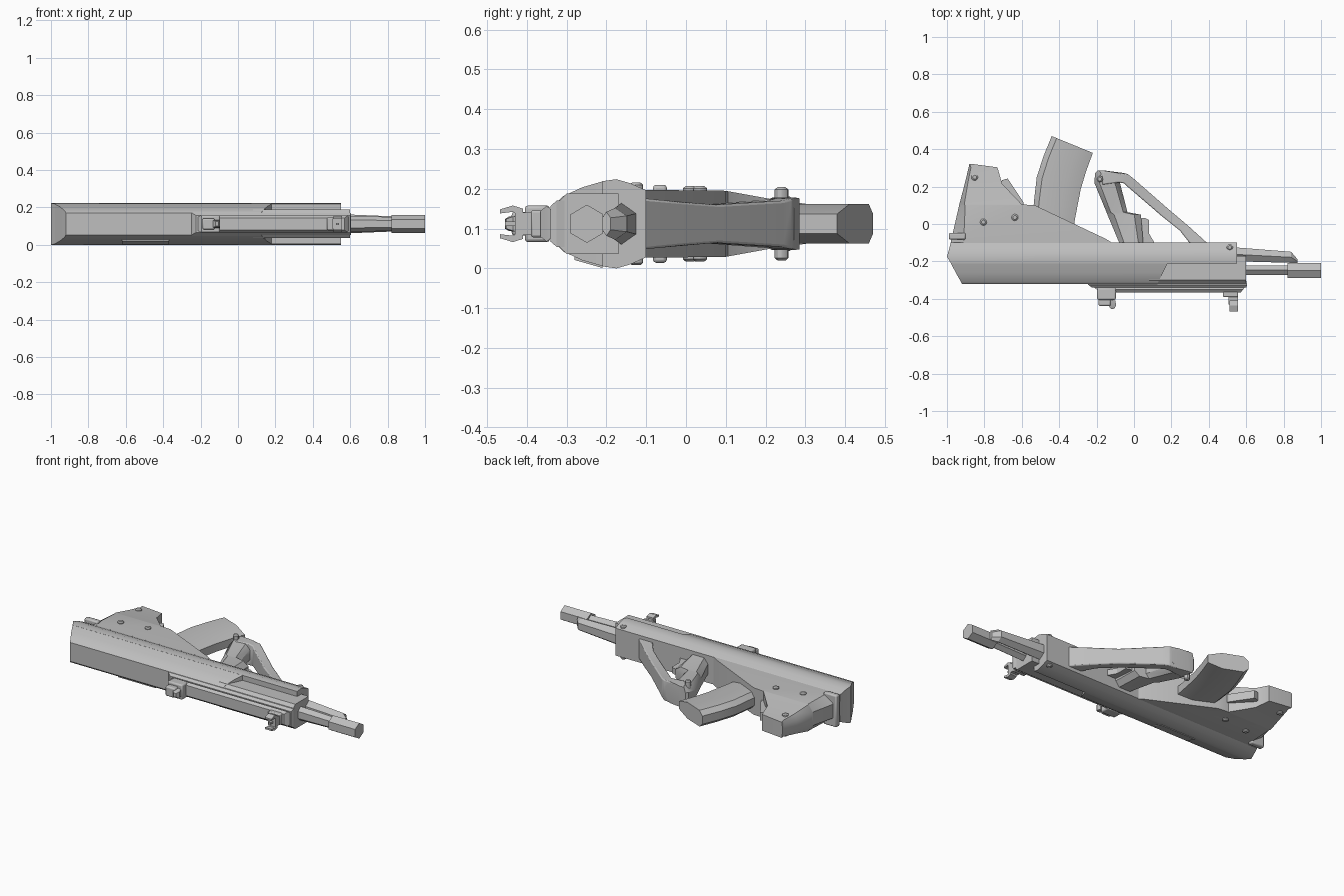
import bpy, bmesh, math
from mathutils import Vector

if "Cube" in bpy.data.objects:
    bpy.data.objects.remove(bpy.data.objects["Cube"], do_unlink=True)

MID = 0.112  # height of the symmetry plane
grey = bpy.data.materials.new("grey")
grey.use_nodes = True
grey.diffuse_color = (0.52, 0.52, 0.52, 1)
grey.node_tree.nodes["Principled BSDF"].inputs["Base Color"].default_value = (0.52, 0.52, 0.52, 1)


def finish(bm, name, bevel=0.0, angle=30):
    bmesh.ops.recalc_face_normals(bm, faces=bm.faces)
    me = bpy.data.meshes.new(name)
    bm.to_mesh(me)
    bm.free()
    ob = bpy.data.objects.new(name, me)
    bpy.context.scene.collection.objects.link(ob)
    me.materials.append(grey)
    if bevel:
        mod = ob.modifiers.new("Bevel", "BEVEL")
        mod.width = bevel
        mod.segments = 2
        mod.limit_method = 'ANGLE'
    bpy.ops.object.select_all(action='DESELECT')
    ob.select_set(True)
    bpy.context.view_layer.objects.active = ob
    bpy.ops.object.shade_smooth_by_angle(angle=math.radians(angle))
    return ob


def loft(name, rings, bevel=0.0, angle=30):
    """Skin a row of matching rings and cap both ends."""
    bm = bmesh.new()
    vs = [[bm.verts.new(p) for p in r] for r in rings]
    n = len(vs[0])
    for a, b in zip(vs, vs[1:]):
        for i in range(n):
            j = (i + 1) % n
            bm.faces.new((a[i], a[j], b[j], b[i]))
    bm.faces.new(vs[0])
    bm.faces.new(vs[-1])
    return finish(bm, name, bevel, angle)


def section(a, b, h, back=0.0, front=0.0):
    """Cross-section from a to b in plan, half thickness h, chamfered ends."""
    a, b = Vector(a), Vector(b)
    pts = []
    if back:
        pts += [(0, 0.5), (back, 1)]
    else:
        pts += [(0, 1)]
    if front:
        pts += [(1 - front, 1), (1, 0.5)]
    else:
        pts += [(1, 1)]
    pts += [(t, -s) for t, s in reversed(pts)]
    return [(*a.lerp(b, t), MID + s * h) for t, s in pts]


def levels(name, rows, bevel=0.0, back=0.0, front=0.0, angle=30):
    """Stack of sections at rising y: (y, x_min, x_max, half thickness)."""
    return loft(name, [section((x0, y), (x1, y), h, back, front)
                       for y, x0, x1, h in rows], bevel, angle)


def box(name, x, y, z, bevel=0.0):
    return loft(name, [[(x[0], y[0], k), (x[1], y[0], k), (x[1], y[1], k), (x[0], y[1], k)]
                       for k in z], bevel)


def tube(name, stations, sides=6):
    """Tube along x: (x, y, radius_y, radius_z)."""
    rings = []
    for x, y, ry, rz in stations:
        rings.append([(x, y + ry * math.sin(2 * math.pi * i / sides),
                       MID + rz * math.cos(2 * math.pi * i / sides)) for i in range(sides)])
    return loft(name, rings)


def pin(name, x, y, r, h):
    """Cross pin with slightly domed ends."""
    prof = [(-h, 0.6), (-h + 0.006, 1), (h - 0.006, 1), (h, 0.6)]
    return loft(name, [[(x + r * s * math.cos(i * math.pi / 6), y + r * s * math.sin(i * math.pi / 6), MID + z)
                        for i in range(12)] for z, s in prof])


# Receiver: upper shell, then the longer lower shell
levels("receiver_upper", [(-0.32, -0.92, 0.125, 0.058), (-0.308, -0.926, 0.13, 0.07),
                          (-0.26, -0.953, 0.155, 0.092), (-0.208, -0.98, 0.18, 0.107)])
levels("receiver_lower", [(-0.21, -0.979, 0.55, 0.107), (-0.175, -1.0, 0.55, 0.112),
                          (-0.14, -0.99, 0.55, 0.102), (-0.1, -0.98, 0.55, 0.084)])
levels("handguard", [(-0.32, 0.08, 0.6, 0.055), (-0.3, 0.08, 0.6, 0.076), (-0.17, 0.08, 0.6, 0.076)])

# Shoulder stock with magazine well
levels("stock", [(-0.102, -0.98, -0.115, 0.085), (-0.08, -0.976, -0.15, 0.085),
                 (0.1, -0.935, -0.53, 0.083), (0.105, -0.934, -0.6, 0.082),
                 (0.215, -0.905, -0.705, 0.062), (0.303, -0.884, -0.73, 0.05),
                 (0.321, -0.88, -0.865, 0.048)], back=0.08)
box("butt_clip", (-0.99, -0.9), (-0.083, -0.048), (MID - 0.098, MID + 0.098), 0.008)
loft("magazine_catch", [section((-0.72, 0.2), (-0.6, 0.09), 0.025),
                        section((-0.705, 0.235), (-0.59, 0.105), 0.025),
                        section((-0.675, 0.243), (-0.59, 0.115), 0.025)])

# Curved magazine
loft("magazine", [section(a, b, 0.05, 0.12, 0.35) for a, b in (
    ((-0.54, 0.04), (-0.325, -0.04)), ((-0.535, 0.12), (-0.315, 0.03)),
    ((-0.52, 0.25), (-0.285, 0.185)), ((-0.485, 0.36), (-0.255, 0.285)),
    ((-0.44, 0.47), (-0.22, 0.38)))])

# Grip, trigger and guard
levels("grip", [(-0.11, -0.075, 0.05, 0.064), (0.05, -0.142, 0.037, 0.05),
                (0.063, -0.147, -0.035, 0.05), (0.22, -0.212, -0.075, 0.062),
                (0.272, -0.208, -0.05, 0.066), (0.285, -0.195, -0.15, 0.064)],
       back=0.2, front=0.2, angle=40)
levels("trigger", [(-0.11, 0.04, 0.115, 0.018), (-0.05, 0.04, 0.08, 0.018),
                   (0.022, 0.04, 0.08, 0.018), (0.032, 0.04, 0.06, 0.018)])
loft("trigger_guard", [section(a, b, h) for a, b, h in (
    ((-0.17, 0.21), (-0.17, 0.283), 0.066), ((-0.08, 0.222), (-0.1, 0.276), 0.066),
    ((-0.052, 0.217), (-0.035, 0.268), 0.063), ((-0.035, 0.2), (-0.005, 0.245), 0.058),
    ((0.145, 0.045), (0.18, 0.083), 0.048), ((0.245, -0.035), (0.29, -0.01), 0.055),
    ((0.3, -0.105), (0.395, -0.105), 0.064))], 0.006, angle=40)

# Barrel, muzzle and lower front tube
tube("barrel", [(0.55, -0.247, 0.03, 0.045), (0.84, -0.247, 0.03, 0.036)])
tube("muzzle", [(0.82, -0.249, 0.047, 0.048), (1.0, -0.249, 0.047, 0.048)])
tube("front_tube", [(0.5, -0.16, 0.044, 0.054), (0.84, -0.178, 0.034, 0.04), (0.875, -0.2, 0.012, 0.03)])

# Top rail
levels("rail_base", [(-0.34, -0.225, 0.6, 0.045), (-0.325, -0.245, 0.605, 0.058), (-0.305, -0.255, 0.6, 0.058)])
levels("rail_top", [(-0.366, -0.18, 0.57, 0.032), (-0.35, -0.2, 0.585, 0.045), (-0.335, -0.22, 0.595, 0.032)])

# Rear sight
box("rear_sight_base", (-0.197, -0.097), (-0.405, -0.342), (MID - 0.046, MID + 0.046), 0.008)
box("rear_sight_body", (-0.19, -0.125), (-0.438, -0.395), (MID - 0.03, MID + 0.03), 0.008)
loft("rear_sight_leaf", [section((-0.15, -0.4), (-0.1, -0.41), 0.022),
                         section((-0.13, -0.445), (-0.095, -0.435), 0.018),
                         section((-0.12, -0.455), (-0.105, -0.452), 0.012)])
# Front sight: base, post and two ears
box("front_sight_base", (0.475, 0.557), (-0.39, -0.342), (MID - 0.034, MID + 0.034), 0.006)
box("front_sight_block", (0.505, 0.555), (-0.43, -0.38), (MID - 0.028, MID + 0.028))
box("front_sight_post", (0.525, 0.54), (-0.455, -0.42), (MID - 0.006, MID + 0.006))
for side, s in (("left", 1), ("right", -1)):
    loft("front_sight_ear_" + side, [[(x, y, MID + s * z) for x, z in
                                     ((0.51, zi), (0.555, zi), (0.555, zo), (0.51, zo))]
                                    for y, zi, zo in ((-0.468, 0.026, 0.036), (-0.435, 0.03, 0.046),
                                                      (-0.41, 0.012, 0.038))])

# Cross pins
for name, x, y, r, h in (("front_pin", 0.512, -0.125, 0.017, 0.104), ("grip_pin", -0.183, 0.24, 0.017, 0.092),
                         ("toe_pin", -0.852, 0.25, 0.018, 0.068), ("stock_pin", -0.805, 0.01, 0.018, 0.095),
                         ("catch_pin", -0.637, 0.035, 0.018, 0.095)):
    pin(name, x, y, r, h)

# Ejection port cover on the right-hand side
loft("ejection_port_cover", [[(x, -0.28, 0.021), (x, -0.21, 0.001), (x, -0.21, 0.02), (x, -0.28, 0.04)]
                             for x in (-0.62, -0.37)])
